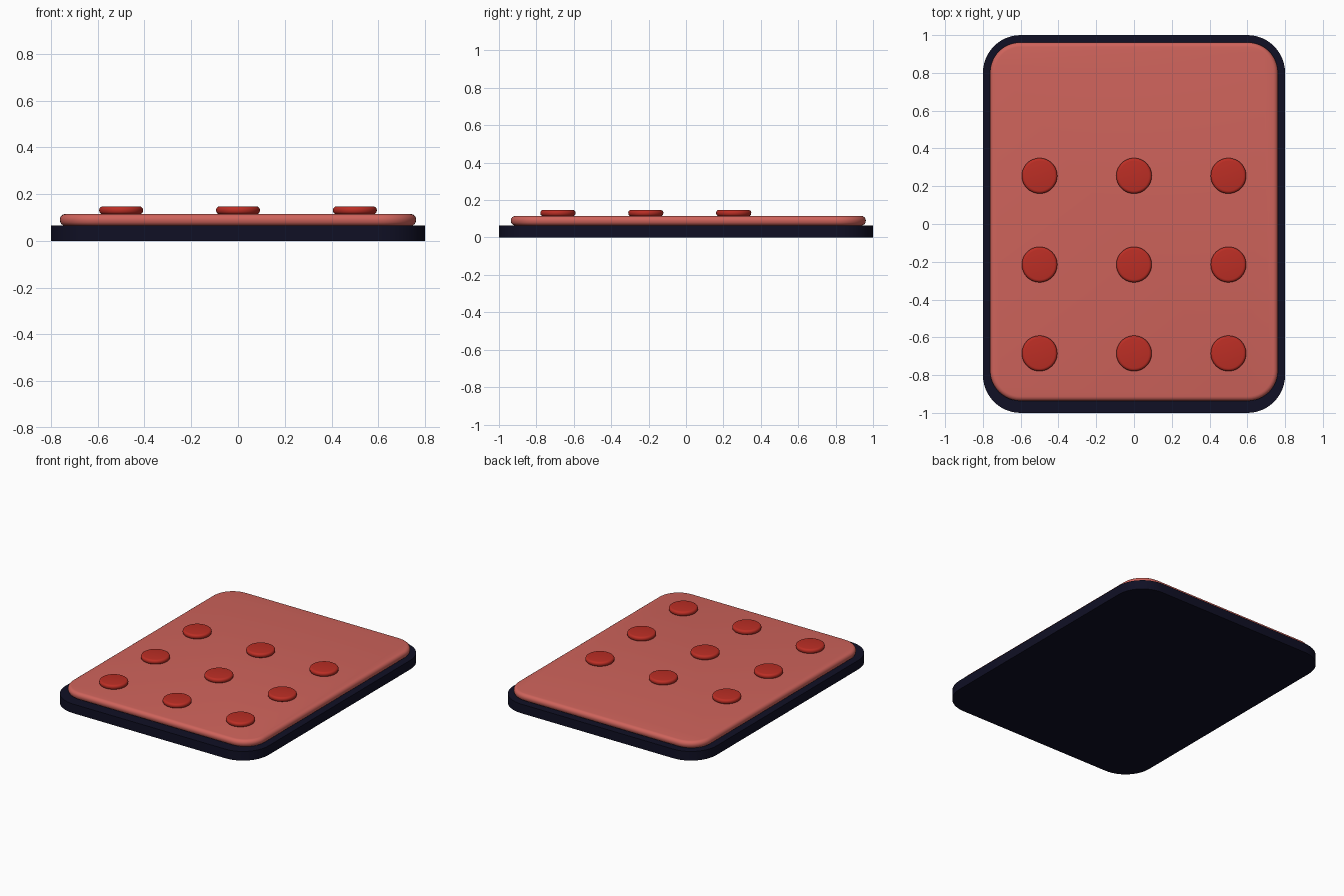
import bpy, bmesh, math

if "Cube" in bpy.data.objects:
    bpy.data.objects.remove(bpy.data.objects["Cube"])


def material(name, rgb):
    m = bpy.data.materials.new(name)
    m.diffuse_color = (*rgb, 1)
    m.use_nodes = True
    m.node_tree.nodes["Principled BSDF"].inputs["Base Color"].default_value = m.diffuse_color
    return m


NAVY = material("dark navy", (0.005, 0.005, 0.018))
CORAL = material("coral red", (0.62, 0.125, 0.105))
RED = material("deep red", (0.5, 0.027, 0.018))


def slab(name, center, half, corner, z0, z1, edge, mat, segs=12):
    """Rounded-corner slab; edge is the radius of its rounded rim."""
    hx, hy = half
    if edge:
        arc = [math.pi * (i / 8 - 0.5) for i in range(9)]
        profile = [(edge * (1 - math.cos(a)),
                    (z0 + edge if a < 0 else z1 - edge) + edge * math.sin(a)) for a in arc]
    else:
        profile = [(0, z0), (0, z1)]
    bm = bmesh.new()
    rings = []
    for inset, z in profile:
        ring = []
        for q, (sx, sy) in enumerate([(1, 1), (-1, 1), (-1, -1), (1, -1)]):
            for i in range(segs + 1):
                # a round part has no straight runs, so shared points are skipped
                if i == segs and corner >= max(half):
                    continue
                a = (q + i / segs) * math.pi / 2
                r = corner - inset
                ring.append(bm.verts.new((center[0] + sx * (hx - corner) + r * math.cos(a),
                                          center[1] + sy * (hy - corner) + r * math.sin(a), z)))
        rings.append(ring)
    n = len(rings[0])
    for low, high in zip(rings, rings[1:]):
        for i in range(n):
            j = (i + 1) % n
            bm.faces.new((low[i], low[j], high[j], high[i]))
    bm.faces.new(rings[0][::-1])
    bm.faces.new(rings[-1])
    me = bpy.data.meshes.new(name)
    bm.to_mesh(me)
    bm.free()
    me.materials.append(mat)
    ob = bpy.data.objects.new(name, me)
    bpy.context.collection.objects.link(ob)
    bpy.ops.object.select_all(action='DESELECT')
    ob.select_set(True)
    bpy.context.view_layer.objects.active = ob
    bpy.ops.object.shade_smooth_by_angle(angle=math.radians(35))


# Base tray and the cushioned panel, set slightly toward the back
slab("base_tray", (0, 0), (0.8, 1.0), 0.2, 0, 0.065, 0, NAVY)
slab("top_panel", (0, 0.0125), (0.762, 0.949), 0.16, 0.064, 0.115, 0.024, CORAL)

# Three by three grid of round buttons
for row, y in enumerate((0.255, -0.215, -0.685)):
    for col, x in enumerate((-0.5, 0, 0.5)):
        slab(f"button_{row}_{col}", (x, y), (0.094, 0.094), 0.094, 0.114, 0.147, 0.015, RED)
